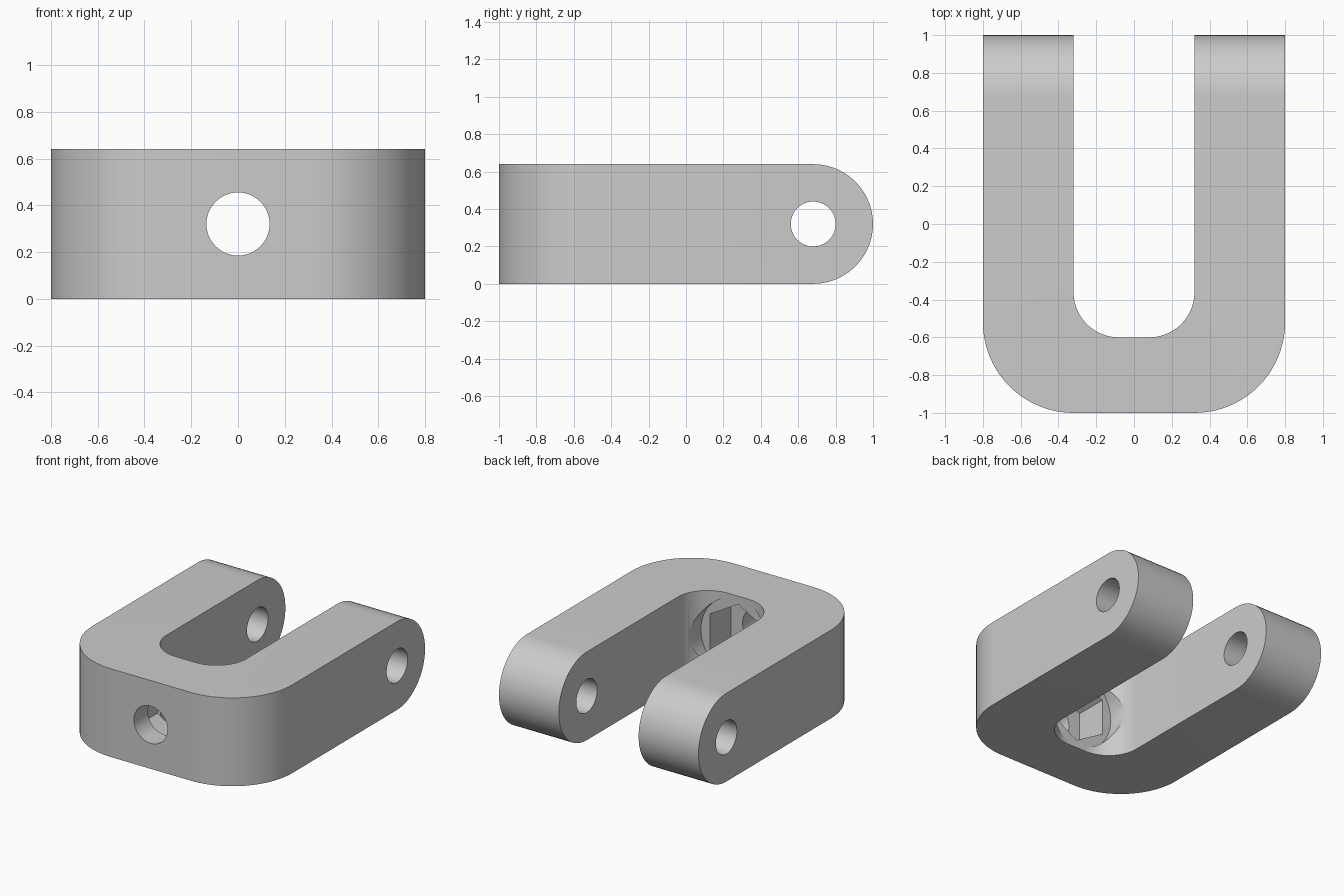
import bpy
import bmesh
from math import cos, sin, pi, radians
from mathutils import Matrix, Vector

old = bpy.data.objects.get("Cube")
if old:
    bpy.data.objects.remove(old, do_unlink=True)

HEIGHT = 0.64
MID = HEIGHT / 2


def arc(cx, cy, r, start, end, steps=20):
    """Points along an arc, angles in degrees."""
    angles = [radians(start + (end - start) * i / steps) for i in range(steps + 1)]
    return [(cx + r * cos(a), cy + r * sin(a)) for a in angles]


def prism(name, outline, depth, place=Matrix()):
    """Extrude a closed 2D outline along its local z axis."""
    bm = bmesh.new()
    face = bm.faces.new([bm.verts.new((x, y, 0)) for x, y in outline])
    top = bmesh.ops.extrude_face_region(bm, geom=[face])["geom"]
    verts = [v for v in top if isinstance(v, bmesh.types.BMVert)]
    bmesh.ops.translate(bm, verts=verts, vec=Vector((0, 0, depth)))
    bmesh.ops.recalc_face_normals(bm, faces=bm.faces)
    bm.transform(place)
    mesh = bpy.data.meshes.new(name)
    bm.to_mesh(mesh)
    bm.free()
    obj = bpy.data.objects.new(name, mesh)
    bpy.context.collection.objects.link(obj)
    return obj


def ring(r, sides, turn=0):
    return arc(0, 0, r, turn, turn + 360, sides)[:-1]


def along_y(start):
    """Local z axis points to +y, centred on the bolt axis."""
    return Matrix.Translation((0, start, MID)) @ Matrix.Rotation(-pi / 2, 4, "X")


def along_x(start, y, z):
    """Local x, y, z axes map to y, z, x."""
    axes = Matrix(((0, 0, 1, 0), (1, 0, 0, 0), (0, 1, 0, 0), (0, 0, 0, 1)))
    return Matrix.Translation((start, y, z)) @ axes


# U-shaped body with rounded outer and inner corners
outer = arc(-0.32, -0.52, 0.48, 180, 270) + arc(0.32, -0.52, 0.48, 270, 360)
inner = arc(0.08, -0.36, 0.24, 0, -90) + arc(-0.08, -0.36, 0.24, 270, 180)
outline = [(-0.8, 1.1)] + outer + [(0.8, 1.1), (0.32, 1.1)] + inner + [(-0.32, 1.1)]
clevis = prism("clevis", outline, HEIGHT)

# Side profile that rounds the arm tips
tip = [(-1.2, -0.1), (0.68, -0.1), (0.68, 0)]
tip += arc(0.68, MID, MID, -90, 90, 28)[1:-1]
tip += [(0.68, HEIGHT), (0.68, HEIGHT + 0.1), (-1.2, HEIGHT + 0.1)]

cutters = [
    (prism("tip_rounding", tip, 2, along_x(-1, 0, 0)), "INTERSECT"),
    (prism("pin_hole", ring(0.12, 48), 2, along_x(-1, 0.68, MID)), "DIFFERENCE"),
    (prism("bolt_hole", ring(0.135, 48), 0.8, along_y(-1.2)), "DIFFERENCE"),
    (prism("nut_pocket", ring(0.262, 6, 30), 0.5, along_y(-0.84)), "DIFFERENCE"),
    (prism("nut_clearance", ring(0.3, 64), 0.4, along_y(-0.6)), "DIFFERENCE"),
]

# Cut the tips, holes and nut seat
bpy.ops.object.select_all(action="DESELECT")
bpy.context.view_layer.objects.active = clevis
clevis.select_set(True)
for cutter, operation in cutters:
    cutter.hide_render = True
    mod = clevis.modifiers.new(cutter.name, "BOOLEAN")
    mod.object = cutter
    mod.operation = operation
    mod.solver = "EXACT"
    bpy.ops.object.modifier_apply(modifier=mod.name)
    bpy.data.objects.remove(cutter, do_unlink=True)

# Plain grey material
grey = bpy.data.materials.new("grey")
grey.use_nodes = True
colour = (0.6, 0.6, 0.6, 1)
grey.diffuse_color = colour
grey.node_tree.nodes["Principled BSDF"].inputs["Base Color"].default_value = colour
clevis.data.materials.clear()
clevis.data.materials.append(grey)

bpy.ops.object.shade_smooth_by_angle(angle=radians(25))
